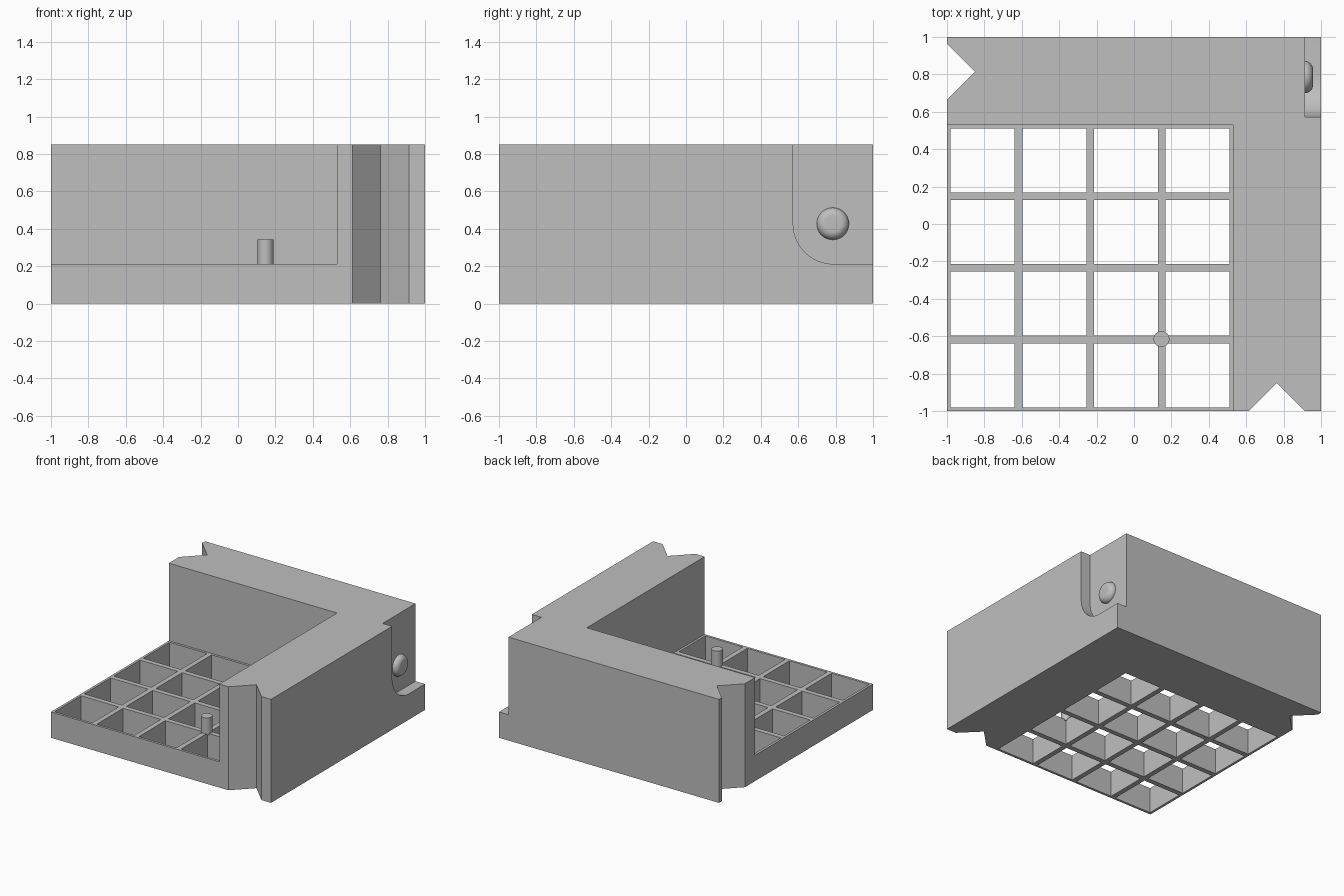
import bpy
import bmesh
import math
from mathutils import Matrix, Vector

cube = bpy.data.objects.get("Cube")
if cube:
    bpy.data.objects.remove(cube, do_unlink=True)

grey = bpy.data.materials.new("light_grey")
grey.use_nodes = True
colour = (0.52, 0.52, 0.52, 1)
grey.diffuse_color = colour
grey.node_tree.nodes["Principled BSDF"].inputs["Base Color"].default_value = colour

HEIGHT = 0.85
FLOOR = 0.212     # top of the tray and of the side recess
INNER = 0.53      # inner corner of the wall


def finish(name, bm):
    bmesh.ops.recalc_face_normals(bm, faces=bm.faces)
    mesh = bpy.data.meshes.new(name)
    bm.to_mesh(mesh)
    bm.free()
    mesh.materials.append(grey)
    obj = bpy.data.objects.new(name, mesh)
    bpy.context.collection.objects.link(obj)
    return obj


def prism(name, points, direction):
    bm = bmesh.new()
    face = bm.faces.new([bm.verts.new(p) for p in points])
    new = bmesh.ops.extrude_face_region(bm, geom=[face])["geom"]
    moved = [v for v in new if isinstance(v, bmesh.types.BMVert)]
    bmesh.ops.translate(bm, verts=moved, vec=Vector(direction))
    return finish(name, bm)


def cut(obj, cutter):
    cutter.hide_render = True
    cutter.hide_viewport = True
    cutter.display_type = 'WIRE'
    bpy.context.view_layer.objects.active = obj
    mod = obj.modifiers.new("cut", 'BOOLEAN')
    mod.operation = 'DIFFERENCE'
    mod.solver = 'EXACT'
    mod.object = cutter
    bpy.ops.object.modifier_apply(modifier=mod.name)
    bpy.data.objects.remove(cutter, do_unlink=True)


def smooth(obj):
    bpy.ops.object.select_all(action='DESELECT')
    obj.select_set(True)
    bpy.context.view_layer.objects.active = obj
    bpy.ops.object.shade_smooth_by_angle(angle=math.radians(35))


# L-shaped wall with a V notch in each end
outline = [(-1, INNER), (INNER, INNER), (INNER, -1), (0.613, -1), (0.763, -0.85),
           (0.913, -1), (1, -1), (1, 1), (-1, 1), (-1, 0.963), (-0.85, 0.813), (-1, 0.663)]
wall = prism("corner_wall", [(x, y, 0) for x, y in outline], (0, 0, HEIGHT))

# Recess in the right side with one rounded lower corner
radius = 0.215
recess = [(0.573, 1.2), (1.2, 1.2), (1.2, FLOOR)]
for i in range(17):
    a = math.radians(270) - math.pi / 2 * i / 16
    recess.append((0.573 + radius + radius * math.cos(a), FLOOR + radius + radius * math.sin(a)))
cut(wall, prism("recess_cutter", [(0.913, y, z) for y, z in recess], (0.3, 0, 0)))
smooth(wall)

# Open grid tray
low, size, pitch = -0.98, 0.342, 0.383
tray = prism("grid_tray", [(-1, -1, 0), (INNER, -1, 0), (INNER, INNER, 0), (-1, INNER, 0)],
             (0, 0, FLOOR))
bm = bmesh.new()
for i in range(4):
    for j in range(4):
        centre = Vector((low + i * pitch + size / 2, low + j * pitch + size / 2, FLOOR / 2))
        bmesh.ops.create_cube(bm, size=1, matrix=Matrix.Translation(centre)
                              @ Matrix.Diagonal((size, size, 1, 1)))
cut(tray, finish("hole_cutter", bm))

# Upright pin on a grid crossing
bm = bmesh.new()
bmesh.ops.create_cone(bm, cap_ends=True, segments=40, radius1=0.042, radius2=0.042, depth=0.14,
                      matrix=Matrix.Translation((0.147, -0.615, 0.272)))
smooth(finish("pin", bm))

# Round button in the recess, with a fully rounded rim
bm = bmesh.new()
edge, flat = 0.044, 0.042
profile = [(0, -0.01), (edge + flat, -0.01)]
for i in range(11):
    a = math.pi / 2 * i / 10
    profile.append((flat + edge * math.cos(a), edge * math.sin(a)))
profile.append((0, edge))
verts = [bm.verts.new((0.913 + h, 0.785 + r, 0.427)) for r, h in profile]
edges = [bm.edges.new(pair) for pair in zip(verts, verts[1:])]
bmesh.ops.spin(bm, geom=verts + edges, cent=(0.913, 0.785, 0.427), axis=(1, 0, 0),
               angle=math.tau, steps=40, use_duplicate=False)
bmesh.ops.remove_doubles(bm, verts=bm.verts, dist=0.0005)
smooth(finish("button", bm))
